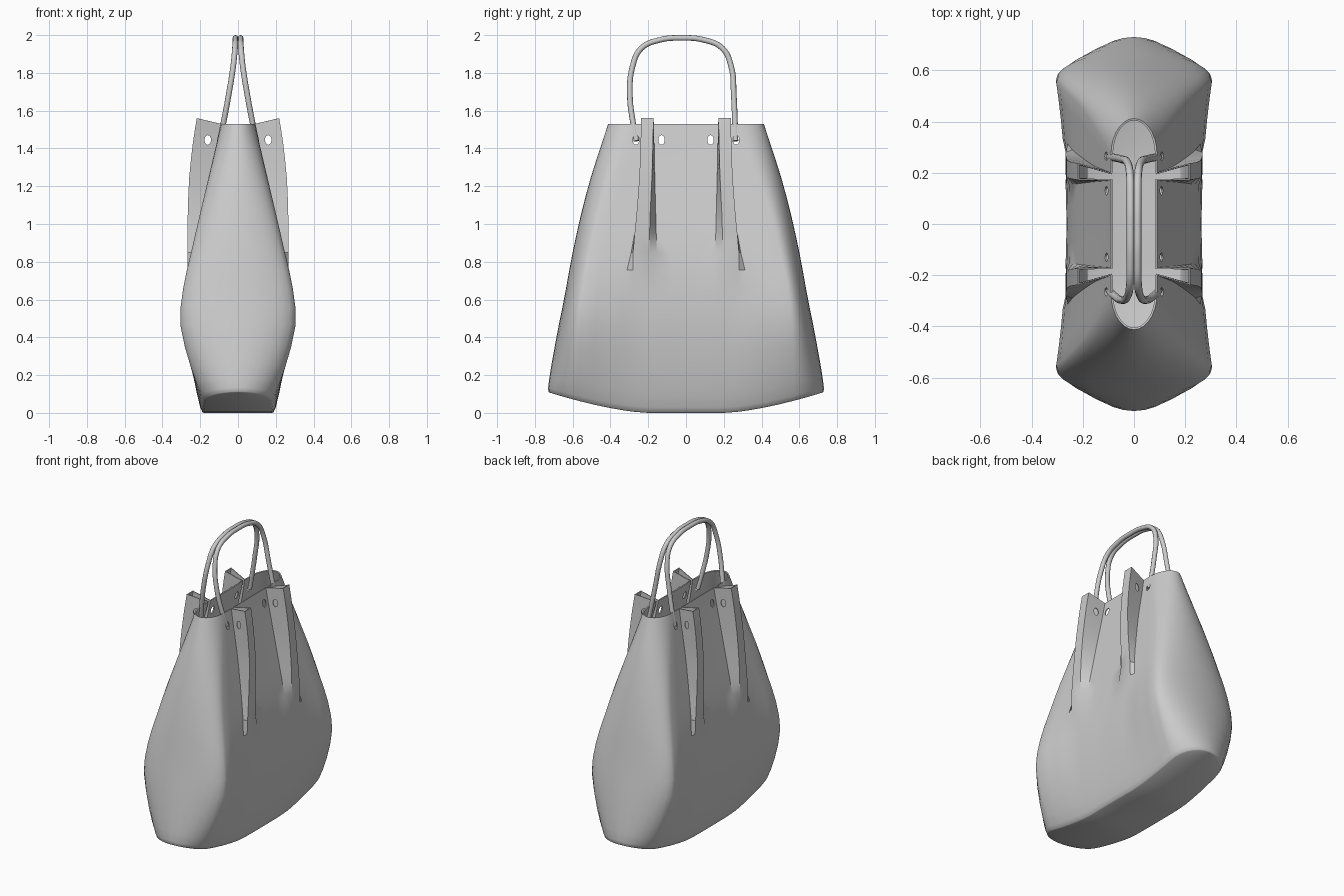
import bpy, bmesh, math
from mathutils import Matrix, Vector

if "Cube" in bpy.data.objects:
    bpy.data.objects.remove(bpy.data.objects["Cube"])

# Quarter-section levels: z, panel x, corner x, corner y, end y, pleat x,
# then pleat y values: inner base, inner tip, outer tip, outer base
LEVELS = [
    (0.00, .182, .170, .56, .725, .180, .15, .20, .27, .33),
    (0.03, .200, .190, .57, .730, .198, .15, .20, .27, .33),
    (0.20, .236, .250, .57, .710, .237, .15, .20, .27, .33),
    (0.45, .262, .305, .56, .672, .265, .15, .20, .27, .33),
    (0.66, .260, .290, .54, .635, .264, .15, .20, .28, .33),
    (0.85, .238, .248, .50, .600, .268, .155, .195, .28, .29),
    (1.05, .195, .202, .45, .556, .266, .16, .19, .262, .255),
    (1.25, .150, .155, .38, .503, .258, .165, .18, .247, .225),
    (1.42, .112, .115, .315, .448, .238, .168, .175, .24, .21),
    (1.53, .090, .090, .27, .412, .218, .170, .172, .238, .20),
]
STEPS, ARC = 2, 7


def smooth_levels():
    """Catmull-Rom interpolation up the section levels."""
    out = []
    for k in range(len(LEVELS) - 1):
        p = [LEVELS[min(max(k + d, 0), len(LEVELS) - 1)] for d in (-1, 0, 1, 2)]
        for s in range(STEPS):
            t = s / STEPS
            out.append([.5 * (2 * b + (c - a) * t + (2 * a - 5 * b + 4 * c - d) * t * t
                              + (3 * b - a - 3 * c + d) * t ** 3) for a, b, c, d in zip(*p)])
    return out + [list(LEVELS[-1])]


def section(z, xc, xk, yk, ye, xt, yi, yti, yto, yo):
    side = lambda y: xc + (xk - xc) * (y / yk) ** 2
    pts = [(xc, 0), (side(yi / 2), yi / 2), (side(yi), yi), (xt, yti), (xt, yto), (side(yo), yo)]
    pts += [(side(y), y) for y in (yo + (yk - yo) / 3, yo + (yk - yo) * 2 / 3)]
    for k in range(ARC + 1):
        a = math.pi / 2 * k / ARC
        pts.append((0 if k == ARC else xk * math.cos(a), yk + (ye - yk) * math.sin(a)))
    ring = []
    for i, (x, y) in enumerate(pts):
        # base curves up towards the ends, pleat tips stand above the rim
        lift = .11 * (max(0, y - .2) / .53) ** 1.5 * max(0, 1 - z / .6)
        if i in (3, 4):
            lift += .03 * max(0, (z - 1.3) / .23)
        ring.append(Vector((x, y, z + lift)))
    return ring


def new_object(name, bm):
    mesh = bpy.data.meshes.new(name)
    bm.to_mesh(mesh)
    bm.free()
    ob = bpy.data.objects.new(name, mesh)
    bpy.context.collection.objects.link(ob)
    return ob


# Bag body: one quarter with floor, mirrored both ways and thickened
bm = bmesh.new()
rings = [[bm.verts.new(p) for p in section(*lv)] for lv in smooth_levels()]
for lo, hi in zip(rings, rings[1:]):
    for i in range(len(lo) - 1):
        bm.faces.new((lo[i], lo[i + 1], hi[i + 1], hi[i]))
base = rings[0]
mid = [bm.verts.new((0, v.co.y, v.co.z)) for v in base[:-1]] + [base[-1]]
for i in range(len(base) - 1):
    f = [base[i], mid[i], mid[i + 1]]
    if base[i + 1] is not mid[i + 1]:
        f.append(base[i + 1])
    bm.faces.new(f)
body = new_object("bag_body", bm)

# Oval eyelet cutters: through the panels, and through each pleat
bm = bmesh.new()


def eyelet(centre, axis, length):
    m = (Matrix.Translation(centre) @ Matrix.Diagonal((1, 1, 1.5, 1))
         @ Matrix.Rotation(math.pi / 2, 4, axis))
    bmesh.ops.create_cone(bm, cap_ends=True, segments=16, radius1=.017, radius2=.017,
                          depth=length, matrix=m)


for sy in (-1, 1):
    eyelet((0, sy * .13, 1.445), 'Y', .8)
    eyelet((0, sy * .265, 1.445), 'Y', .8)
    for sx in (-1, 1):
        eyelet((sx * .16, sy * .196, 1.445), 'X', .09)
cutter = new_object("eyelet_cutter", bm)
cutter.hide_render = True
cutter.hide_set(True)

mod = body.modifiers.new("mirror", 'MIRROR')
mod.use_axis = (True, True, False)
mod.merge_threshold = .0005
mod = body.modifiers.new("thickness", 'SOLIDIFY')
mod.thickness, mod.offset = .008, -1
mod = body.modifiers.new("eyelets", 'BOOLEAN')
mod.object, mod.solver = cutter, 'EXACT'
bpy.context.view_layer.objects.active = body
body.select_set(True)
for m in [m.name for m in body.modifiers]:
    bpy.ops.object.modifier_apply(modifier=m)
bpy.ops.object.shade_smooth_by_angle(angle=math.radians(35))

# Two cord handles leaning together at the top
HALF = [(.096, .262, 1.44), (.076, .270, 1.54), (.050, .275, 1.68), (.026, .262, 1.83),
        (.016, .215, 1.93), (.014, .11, 1.976)]
for sx, name in ((-1, "handle_left"), (1, "handle_right")):
    path = HALF + [(.014, 0, 1.985)] + [(x, -y, z) for x, y, z in reversed(HALF)]
    cu = bpy.data.curves.new(name, 'CURVE')
    cu.dimensions = '3D'
    cu.bevel_depth, cu.bevel_resolution = .015, 3
    cu.use_fill_caps = True
    cu.resolution_u = 6
    sp = cu.splines.new('BEZIER')
    sp.bezier_points.add(len(path) - 1)
    for bp, (x, y, z) in zip(sp.bezier_points, path):
        # handles sit slightly towards the front
        bp.co = (sx * x, y - .022 * min(1, max(0, (z - 1.44) / .2)), z)
        bp.handle_left_type = bp.handle_right_type = 'AUTO'
    sp.use_smooth = True
    bpy.context.collection.objects.link(bpy.data.objects.new(name, cu))
